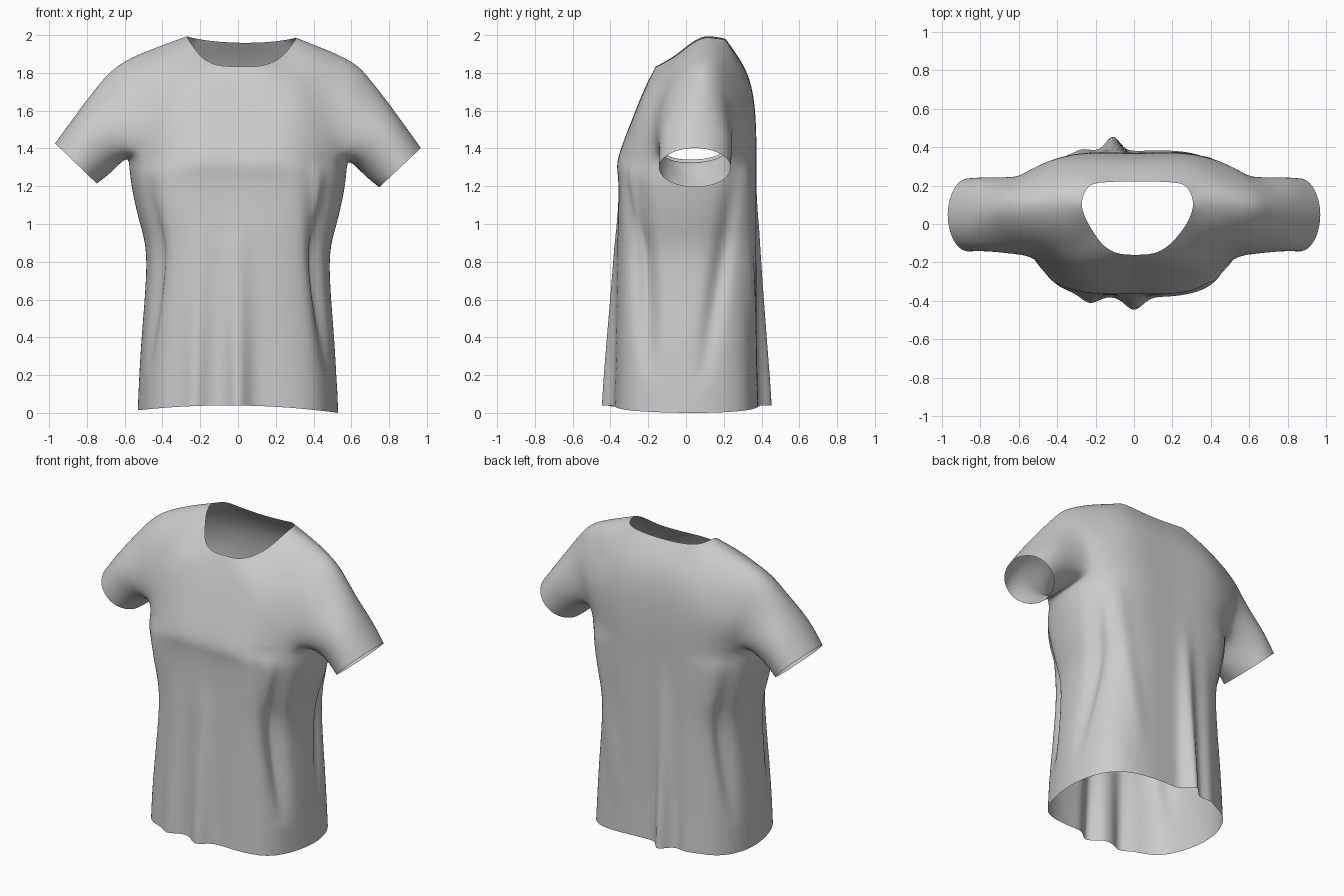
import bpy, bmesh, math
from mathutils import Vector

if "Cube" in bpy.data.objects:
    bpy.data.objects.remove(bpy.data.objects["Cube"])

# Half rings (+x side) running from front centre (column 0) over the sleeve top (5) to back centre (10)
neck = [(0, -.16, 1.845), (.10, -.15, 1.848), (.175, -.105, 1.872), (.225, -.045, 1.91),
        (.265, .02, 1.96), (.288, .09, 1.997), (.28, .15, 1.998), (.245, .20, 1.99),
        (.18, .216, 1.98), (.1, .22, 1.973), (0, .22, 1.97)]
shoulder = [(0, -.21, 1.74), (.15, -.212, 1.74), (.28, -.195, 1.74), (.37, -.14, 1.77),
            (.425, -.03, 1.875), (.45, .10, 1.937), (.44, .20, 1.90), (.38, .275, 1.83),
            (.28, .315, 1.80), (.15, .325, 1.80), (0, .325, 1.80)]
chest = [(0, -.285, 1.56), (.18, -.285, 1.56), (.35, -.255, 1.56), (.49, -.18, 1.56),
         (.57, -.09, 1.73), (.60, .09, 1.868), (.58, .225, 1.75), (.50, .30, 1.60),
         (.36, .35, 1.58), (.2, .367, 1.58), (0, .365, 1.58)]
armpit = [(0, -.355, 1.36), (.2, -.355, 1.36), (.39, -.29, 1.36), (.545, -.155, 1.39),
          (.66, -.12, 1.61), (.71, .08, 1.772), (.66, .225, 1.62), (.55, .235, 1.41),
          (.39, .335, 1.36), (.2, .372, 1.36), (0, .37, 1.36)]
UNDER = 11                                    # extra underarm column
yoke = [neck, shoulder, chest, armpit + [(.59, .05, 1.345)]]


def sleeve_ring(top, bottom, y_front, y_back):
    """Six points round the sleeve, from front-low over the top to underarm."""
    t, b = Vector(top), Vector(bottom)
    pts = []
    for up, side in ((.25, -1), (.75, -1), (1, 0), (.75, 1), (.25, 1), (0, 0)):
        x, z = b.lerp(t, up)
        mid, half = (y_front + y_back) / 2, (y_back - y_front) / 2
        pts.append((x, mid + side * half * .93, z))
    return pts


def body_ring(z, w, y_front, y_back):
    """Nine points from front centre round the side to back centre."""
    mid, half = (y_front + y_back) / 2, (y_back - y_front) / 2
    fx = (0, .39, .76, .94, 1, .96, .77, .39, 0)
    fy = (-1, -.99, -.83, -.42, .04, .48, .86, 1, 1)
    return [(w * a, mid + half * b, z) for a, b in zip(fx, fy)]


SLEEVE_COLS = [3, 4, 5, 6, 7, UNDER]
BODY_COLS = [0, 1, 2, 3, UNDER, 7, 8, 9, 10]
sleeves = [sleeve_ring((.84, 1.60), (.665, 1.282), -.13, .23),
           sleeve_ring((.968, 1.425), (.748, 1.215), -.13, .225)]
bodies = [body_ring(1.24, .567, -.358, .37), body_ring(1.02, .522, -.36, .37),
          body_ring(.8, .485, -.365, .37), body_ring(.4, .51, -.37, .372),
          body_ring(.03, .53, -.378, .38)]

# Coarse cage: both halves, welded on the centre line
bm = bmesh.new()
for sx in (1, -1):
    def ring(points):
        return [bm.verts.new((sx * x, y, z)) for x, y, z in points]

    def strip(upper, lower, closed=False):
        n = len(upper)
        for i in range(n if closed else n - 1):
            j = (i + 1) % n
            quad = [upper[i], lower[i], lower[j], upper[j]]
            bm.faces.new(quad if sx > 0 else quad[::-1])

    rows = [ring(r) for r in yoke]
    for a, b in zip(rows, rows[1:]):
        strip(a[:11], b[:11])
    for cols, rings, closed in ((SLEEVE_COLS, sleeves, True), (BODY_COLS, bodies, False)):
        prev = [rows[-1][c] for c in cols]
        for r in rings:
            cur = ring(r)
            strip(prev, cur, closed)
            prev = cur
bmesh.ops.remove_doubles(bm, verts=[v for v in bm.verts if abs(v.co.x) < 1e-5], dist=1e-4)
mesh = bpy.data.meshes.new("shirt_cage")
bm.to_mesh(mesh)
bm.free()
shirt = bpy.data.objects.new("t_shirt", mesh)
bpy.context.collection.objects.link(shirt)

# Subdivide, adjusting the cage so the smooth surface passes through the given points
sub = shirt.modifiers.new("smooth_cloth", 'SUBSURF')
sub.levels = sub.render_levels = 1
target = [v.co.copy() for v in mesh.vertices]
for _ in range(8):
    bpy.context.view_layer.update()
    ev = shirt.evaluated_get(bpy.context.evaluated_depsgraph_get())
    delta = [t - ev.data.vertices[i].co for i, t in enumerate(target)]
    for v, d in zip(mesh.vertices, delta):
        v.co += d * .9
    mesh.update()
sub.levels = sub.render_levels = 4
bpy.context.view_layer.update()
ev = shirt.evaluated_get(bpy.context.evaluated_depsgraph_get())
cloth = bpy.data.meshes.new_from_object(ev)
shirt.modifiers.clear()
shirt.data = cloth
cloth.name = "t_shirt"

# Hanging folds: facing direction, start (across, z), end (across, z), height, width
FRONT, BACK, RIGHT, LEFT = (0, -1), (0, 1), (1, 0), (-1, 0)
hem_folds = [                                  # grow towards the hem
    (FRONT, (.0, 1.2), (.0, 0), .07, .065), (FRONT, (-.2, 1.2), (-.23, 0), .04, .06),
    (BACK, (-.09, 1.3), (-.11, 0), .075, .05), (BACK, (-.25, 1.3), (-.27, 0), .015, .05)]
drape_folds = [                                # deepest halfway, fading at the hem
    (FRONT, (.37, 1.4), (.48, .2), -.03, .045), (BACK, (.44, 1.4), (.25, .2), .015, .06),
    (RIGHT, (-.26, 1.4), (-.2, .2), -.05, .05), (RIGHT, (.28, 1.4), (.08, .15), -.035, .05),
    (LEFT, (-.26, 1.4), (-.2, .2), -.035, .05), (LEFT, (.28, 1.4), (.2, .2), -.035, .05)]


def smooth(t):
    t = min(1, max(0, t))
    return t * t * (3 - 2 * t)


def hang(t):
    return smooth(t * .8 + .1 * min(1, t * 4))


def drape(t):
    return math.sin(math.pi * t)


folds = [(f, hang) for f in hem_folds] + [(f, drape) for f in drape_folds]
normals = [v.normal.copy() for v in cloth.vertices]
for v, n in zip(cloth.vertices, normals):
    p = v.co.copy()
    if p.z < 1.4 and abs(p.x) < .6:
        for ((dx, dy), (a, za), (b, zb), h, w), profile in folds:
            facing = smooth((n.x * dx + n.y * dy) * 1.6)
            t = max(0, min(1, (za - p.z) / (za - zb)))
            off = ((p.x if dy else p.y) - (a + (b - a) * t)) / w
            v.co += Vector((dx, dy, 0)) * facing * h * profile(t) * math.exp(-off * off)
    # Hem rises at the front and back; the garment leans slightly
    low = smooth(1 - p.z / .8)
    v.co.z += low * (.035 * (1 - min(1, abs(p.x) / .55) ** 2) - .015) - .013 * p.x
    v.co.x += .018 * smooth((p.z - 1.75) / .2)

base = min(v.co.z for v in cloth.vertices)
for v in cloth.vertices:
    v.co.z -= base
cloth.polygons.foreach_set("use_smooth", [True] * len(cloth.polygons))
cloth.update()
